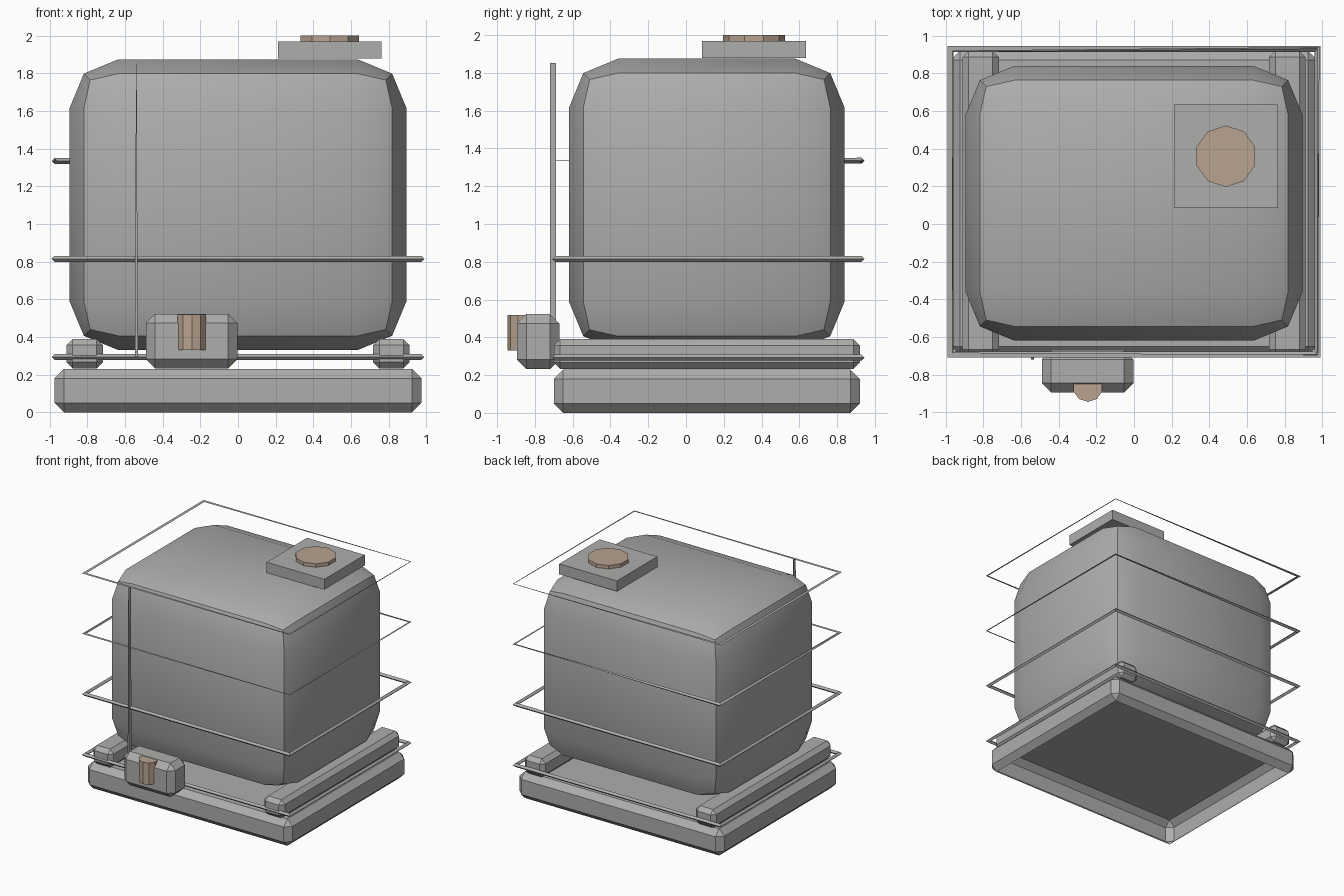
import bpy
import bmesh
import math
from mathutils import Matrix, Vector

default = bpy.data.objects.get("Cube")
if default:
    bpy.data.objects.remove(default, do_unlink=True)


def make_material(name, rgb):
    mat = bpy.data.materials.new(name)
    mat.use_nodes = True
    colour = (*rgb, 1)
    mat.diffuse_color = colour
    mat.node_tree.nodes["Principled BSDF"].inputs["Base Color"].default_value = colour
    return mat


GREY = make_material("grey", (0.42, 0.42, 0.41))
TAN = make_material("tan", (0.48, 0.37, 0.28))


def finish(bm, name, mat):
    bmesh.ops.recalc_face_normals(bm, faces=bm.faces)
    mesh = bpy.data.meshes.new(name)
    bm.to_mesh(mesh)
    bm.free()
    mesh.materials.append(mat)
    obj = bpy.data.objects.new(name, mesh)
    bpy.context.scene.collection.objects.link(obj)
    return obj


def box(name, low, high, bevel=0, segments=1, open_bottom=False):
    """Box between two corners, optionally bevelled or open underneath."""
    low, high = Vector(low), Vector(high)
    bm = bmesh.new()
    bmesh.ops.create_cube(bm, size=1)
    bmesh.ops.scale(bm, vec=high - low, verts=bm.verts)
    bmesh.ops.translate(bm, vec=(low + high) / 2, verts=bm.verts)
    if bevel:
        bmesh.ops.bevel(bm, geom=bm.edges[:], offset=bevel, segments=segments,
                        profile=0.5, affect='EDGES')
    if open_bottom:
        lowest = min(bm.faces, key=lambda f: f.calc_center_median().z)
        bmesh.ops.delete(bm, geom=[lowest], context='FACES')
    return finish(bm, name, GREY)


def cylinder(name, centre, radius, depth, mat):
    bm = bmesh.new()
    bmesh.ops.create_cone(bm, cap_ends=True, segments=10, radius1=radius,
                          radius2=radius, depth=depth,
                          matrix=Matrix.Translation(centre))
    return finish(bm, name, mat)


def ring(name, z, widths, heights):
    """Rectangular hoop, sized at each corner; sides of no height are flat strips."""
    bm = bmesh.new()
    loops = []
    signs = ((-1, -1), (1, -1), (1, 1), (-1, 1))
    for (sx, sy), w, h in zip(signs, widths, heights):
        section = []
        for inset, dz in ((0, 0), (w, h), (2 * w, 0), (w, -h)):
            x = sx * (0.99 - inset)
            y = 0.118 + sy * (0.827 - inset)
            section.append(bm.verts.new((x, y, z + dz)))
        loops.append(section)
    for i in range(4):
        n = (i + 1) % 4
        a, b = loops[i], loops[n]
        for j in range(4 if heights[i] + heights[n] else 2):
            k = (j + 1) % 4
            bm.faces.new((a[j], a[k], b[k], b[j]))
    loose = [v for v in bm.verts if not v.link_faces]
    bmesh.ops.delete(bm, geom=loose, context='VERTS')
    return finish(bm, name, GREY)


# Hollow pallet base and its two runners
box("pallet_base", (-0.975, -0.7, 0), (0.975, 0.92, 0.23), 0.05, open_bottom=True)
for side, x in (("right", -0.815), ("left", 0.815)):
    box(side + "_runner", (x - 0.097, -0.7, 0.232), (x + 0.097, 0.92, 0.39), 0.034)

# Rounded tank
tank = box("tank", (-0.895, -0.62, 0.33), (0.895, 0.84, 1.875), 0.26, 2)
bpy.context.view_layer.objects.active = tank
tank.select_set(True)
bpy.ops.object.shade_smooth_by_angle(angle=math.radians(30))
tank.select_set(False)

# Lid plate and filler cap
box("lid_plate", (0.213, 0.085, 1.88), (0.763, 0.635, 1.97))
cylinder("filler_cap", (0.488, 0.36, 1.985), 0.163, 0.03, TAN)

# Outlet block and valve
box("outlet_block", (-0.49, -0.895, 0.232), (-0.003, -0.67, 0.523), 0.05)
cylinder("outlet_valve", (-0.245, -0.865, 0.425), 0.08, 0.188, TAN)

# Cage hoops: the lower pair are full, the upper pair thin out to flat strips
for name, z in (("bottom_hoop", 0.293), ("lower_hoop", 0.815)):
    ring(name, z, [0.016] * 4, [0.016] * 4)
ring("upper_hoop", 1.335, (0.013, 0.005, 0.008, 0.016), (0, 0, 0, 0.016))
ring("top_hoop", 1.855, (0.013, 0.007, 0.004, 0.013), [0] * 4)

# Upright cage bar, narrowing to the top
bar = box("cage_bar", (-0.548, -0.719, 0.293), (-0.532, -0.688, 1.853))
for v in bar.data.vertices:
    if v.co.z > 1:
        v.co.x = -0.54 + (v.co.x + 0.54) * 0.2
